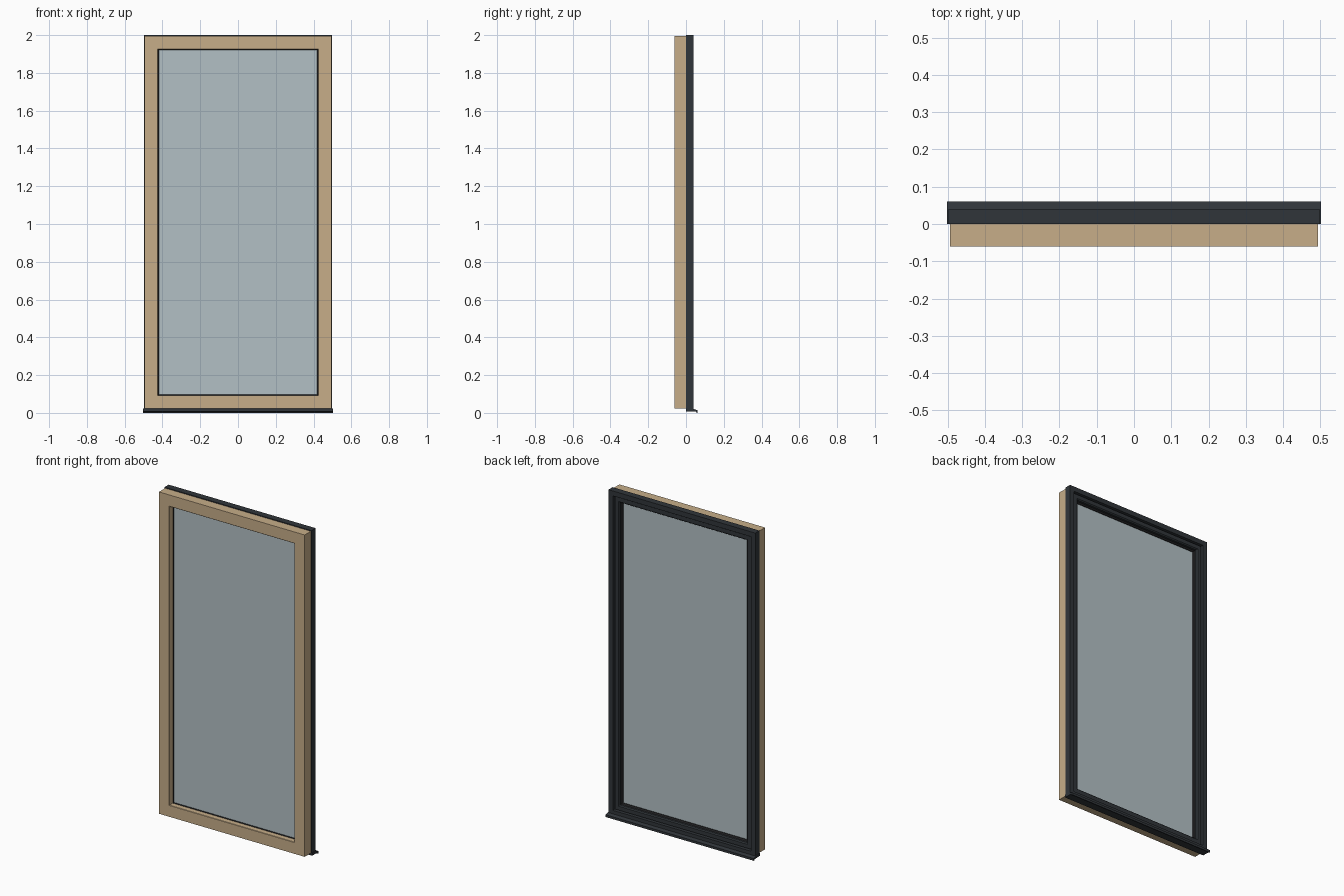
import bpy, bmesh

if "Cube" in bpy.data.objects:
    bpy.data.objects.remove(bpy.data.objects["Cube"])


def material(name, rgb):
    m = bpy.data.materials.new(name)
    m.diffuse_color = (*rgb, 1)
    m.use_nodes = True
    m.node_tree.nodes["Principled BSDF"].inputs["Base Color"].default_value = m.diffuse_color
    return m


WOOD = material("wood", (0.57, 0.42, 0.25))
METAL = material("dark_metal", (0.03, 0.036, 0.042))
RUBBER = material("rubber", (0.015, 0.015, 0.017))
GLASS = material("glass", (0.45, 0.53, 0.56))


def finish(name, bm, mat):
    bmesh.ops.recalc_face_normals(bm, faces=bm.faces)
    me = bpy.data.meshes.new(name)
    bm.to_mesh(me)
    bm.free()
    me.materials.append(mat)
    ob = bpy.data.objects.new(name, me)
    bpy.context.collection.objects.link(ob)
    return ob


def ring(name, profile, half, z0, z1, mat):
    """Sweep an (inset, y) profile round a rectangle with mitred corners."""
    bm = bmesh.new()
    corners = [(-1, z0, 1), (1, z0, 1), (1, z1, -1), (-1, z1, -1)]
    loops = [[bm.verts.new((sx * (half - d), y, z + sz * d)) for d, y in profile]
             for sx, z, sz in corners]
    n = len(profile)
    for i in range(4):
        a, b = loops[i], loops[(i + 1) % 4]
        for j in range(n):
            k = (j + 1) % n
            bm.faces.new((a[j], a[k], b[k], b[j]))
    return finish(name, bm, mat)


def extrude_x(name, profile, half, mat):
    """Extrude a (y, z) profile along x."""
    bm = bmesh.new()
    a, b = [[bm.verts.new((x, y, z)) for y, z in profile] for x in (-half, half)]
    bm.faces.new(a)
    bm.faces.new(b[::-1])
    for j in range(len(a)):
        k = (j + 1) % len(a)
        bm.faces.new((a[j], b[j], b[k], a[k]))
    return finish(name, bm, mat)


# Inner timber frame, with a small bevel at the glazing edge
ring("wood_frame", [(0, 0), (0, -0.06), (0.069, -0.06), (0.071, -0.058),
                    (0.071, -0.022), (0.066, -0.022), (0.066, 0)],
     0.494, 0.022, 1.995, WOOD)

# Outer metal cladding, stepped down toward the glass
ring("metal_cladding", [(0, 0), (0, 0.04), (0.030, 0.04), (0.030, 0.018),
                        (0.036, 0.018), (0.036, 0.03), (0.060, 0.03),
                        (0.066, 0.024), (0.066, 0.002), (0.060, 0)],
     0.498, 0.012, 2.0, METAL)

# Seals on both sides of the pane
ring("outer_seal", [(0, 0.001), (0, 0.012), (0.008, 0.006), (0.008, 0.001)],
     0.432, 0.078, 1.934, RUBBER)
ring("inner_seal", [(0, -0.021), (0, -0.027), (0.004, -0.024), (0.004, -0.021)],
     0.423, 0.093, 1.924, RUBBER)

# Glazing unit
extrude_x("glass_pane", [(-0.022, 0.084), (-0.022, 1.928), (0.002, 1.928), (0.002, 0.084)],
          0.428, GLASS)

# Sloping drip sill
extrude_x("drip_sill", [(0, 0.024), (0.038, 0.021), (0.061, 0.014), (0.061, 0),
                        (0.055, 0), (0.055, 0.006), (0, 0.008)], 0.502, METAL)
